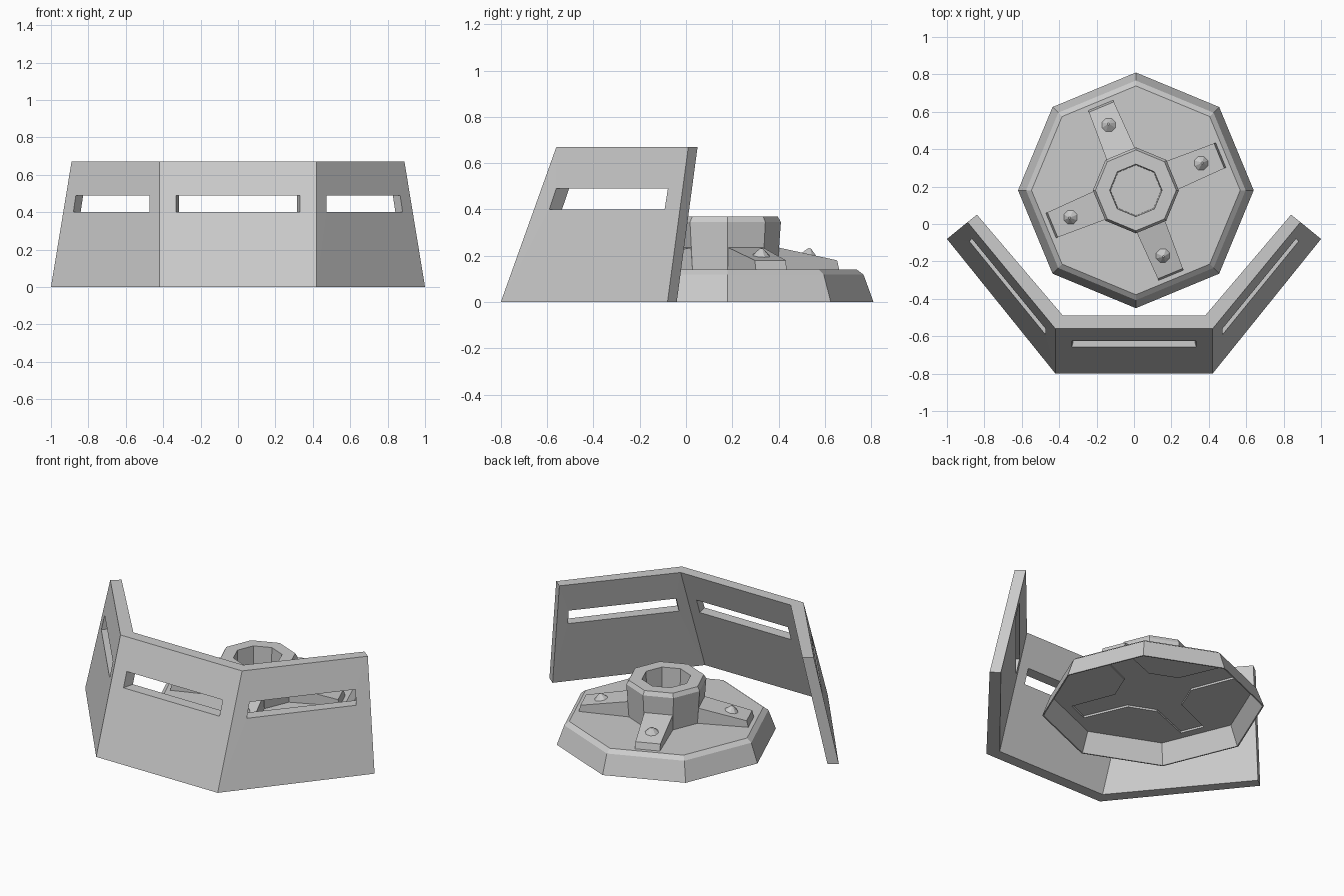
import bpy, bmesh, math
from mathutils import Matrix, Vector

cube = bpy.data.objects.get("Cube")
if cube:
    bpy.data.objects.remove(cube, do_unlink=True)

grey = bpy.data.materials.new("plain grey")
grey.use_nodes = True
colour = (0.6, 0.6, 0.6, 1)
grey.diffuse_color = colour
grey.node_tree.nodes["Principled BSDF"].inputs["Base Color"].default_value = colour

CENTRE = Vector((0.01, 0.18, 0))
ARM_ANGLES = [math.radians(22.5 + 90 * i) for i in range(4)]


def finish(name, bm):
    bmesh.ops.recalc_face_normals(bm, faces=bm.faces[:])
    mesh = bpy.data.meshes.new(name)
    bm.to_mesh(mesh)
    bm.free()
    mesh.materials.append(grey)
    obj = bpy.data.objects.new(name, mesh)
    bpy.context.collection.objects.link(obj)
    return obj


def octagon_lathe(name, profile):
    """Closed eight-sided solid from (radius, height) rings, capped at both ends."""
    bm = bmesh.new()
    rings = []
    for r, z in profile:
        rings.append([bm.verts.new(CENTRE + Vector((r * math.cos(k * math.pi / 4),
                      r * math.sin(k * math.pi / 4), z))) for k in range(8)])
    for a, b in zip(rings, rings[1:]):
        for k in range(8):
            j = (k + 1) % 8
            bm.faces.new((a[k], a[j], b[j], b[k]))
    bm.faces.new(rings[0])
    bm.faces.new(rings[-1])
    return finish(name, bm)


def arm_block(name, angle, section, w_in, w_out):
    """Tapered block: section is (radius, height) points, widths narrow outward."""
    bm = bmesh.new()
    r_min = min(r for r, z in section)
    r_max = max(r for r, z in section)
    sides = []
    for s in (-1, 1):
        side = []
        for r, z in section:
            w = w_in + (w_out - w_in) * (r - r_min) / (r_max - r_min)
            side.append(bm.verts.new((r, s * w, z)))
        bm.faces.new(side)
        sides.append(side)
    n = len(section)
    for k in range(n):
        j = (k + 1) % n
        bm.faces.new((sides[0][k], sides[0][j], sides[1][j], sides[1][k]))
    bm.transform(Matrix.Translation(CENTRE) @ Matrix.Rotation(angle, 4, 'Z'))
    return finish(name, bm)


def wall_panel(name, outer, inner):
    """Slab with a viewing slot; outer and inner are bottom and top edge end points."""
    z0, z1 = 0.0, 0.67

    def point(side, u, z):
        t = (z - z0) / (z1 - z0)
        (b0, b1), (t0, t1) = side
        bottom = Vector(b0).lerp(Vector(b1), u)
        top = Vector(t0).lerp(Vector(t1), u)
        p = bottom.lerp(top, t)
        return (p.x, p.y, z)

    bm = bmesh.new()
    loops = []
    for side, margin in ((outer, 0.105), (inner, 0.085)):
        for lo, hi, a, b in ((0, 1, z0, z1), (margin, 1 - margin, 0.4, 0.49)):
            loops.append([bm.verts.new(point(side, u, z))
                          for u, z in ((lo, a), (hi, a), (hi, b), (lo, b))])
    out_rim, out_slot, in_rim, in_slot = loops
    for a, b in ((out_rim, out_slot), (in_rim, in_slot), (out_rim, in_rim), (out_slot, in_slot)):
        for k in range(4):
            j = (k + 1) % 4
            bm.faces.new((a[k], a[j], b[j], b[k]))
    return finish(name, bm)


# Leaning shield wall: centre panel and two mirrored wings
wall_panel("wall_centre",
           (((-0.42, -0.8), (0.42, -0.8)), ((-0.42, -0.56), (0.42, -0.56))),
           (((-0.38, -0.73), (0.38, -0.73)), ((-0.38, -0.49), (0.38, -0.49))))
for label, s in (("left", 1), ("right", -1)):
    wall_panel("wall_wing_" + label,
               (((s * 0.42, -0.8), (s * 1.0, -0.08)), ((s * 0.42, -0.56), (s * 0.89, 0.01))),
               (((s * 0.38, -0.73), (s * 0.95, -0.04)), ((s * 0.38, -0.49), (s * 0.84, 0.05))))

# Hollow base plate, open underneath
base = octagon_lathe("base_plate", [(0.575, 0.12), (0.622, 0), (0.63, 0), (0.587, 0.118), (0.558, 0.14)])

# Shallow recess under the hub and arms
cutters = [octagon_lathe("hub_cutter", [(0.215, 0.1), (0.215, 0.132)])]
for a in ARM_ANGLES:
    cutters.append(arm_block("arm_cutter", a, [(0.1, 0.1), (0.48, 0.1), (0.48, 0.132), (0.1, 0.132)],
                             0.08, 0.073))
bpy.context.view_layer.objects.active = base
for cutter in cutters:
    cutter.hide_render = True
    mod = base.modifiers.new("recess", 'BOOLEAN')
    mod.operation = 'DIFFERENCE'
    mod.solver = 'EXACT'
    mod.object = cutter
    bpy.ops.object.modifier_apply(modifier=mod.name)
for cutter in cutters:
    bpy.data.objects.remove(cutter, do_unlink=True)

# Central hub with an open socket
octagon_lathe("hub", [(0.215, 0.138), (0.23, 0.345), (0.216, 0.37), (0.14, 0.37), (0.135, 0.2)])

# Sloping arms, each with a faceted bolt
for i, a in enumerate(ARM_ANGLES):
    arm_block(f"arm_{i + 1}", a, [(0.18, 0.138), (0.492, 0.138), (0.482, 0.18), (0.18, 0.24)],
              0.083, 0.072)
    bm = bmesh.new()
    bmesh.ops.create_cone(bm, cap_ends=True, segments=8, radius1=0.048, radius2=0.006, depth=0.04)
    bm.transform(Matrix.Translation(CENTRE) @ Matrix.Rotation(a, 4, 'Z')
                 @ Matrix.Translation((0.38, 0, 0.212)) @ Matrix.Rotation(math.radians(11), 4, 'Y'))
    finish(f"bolt_{i + 1}", bm)
